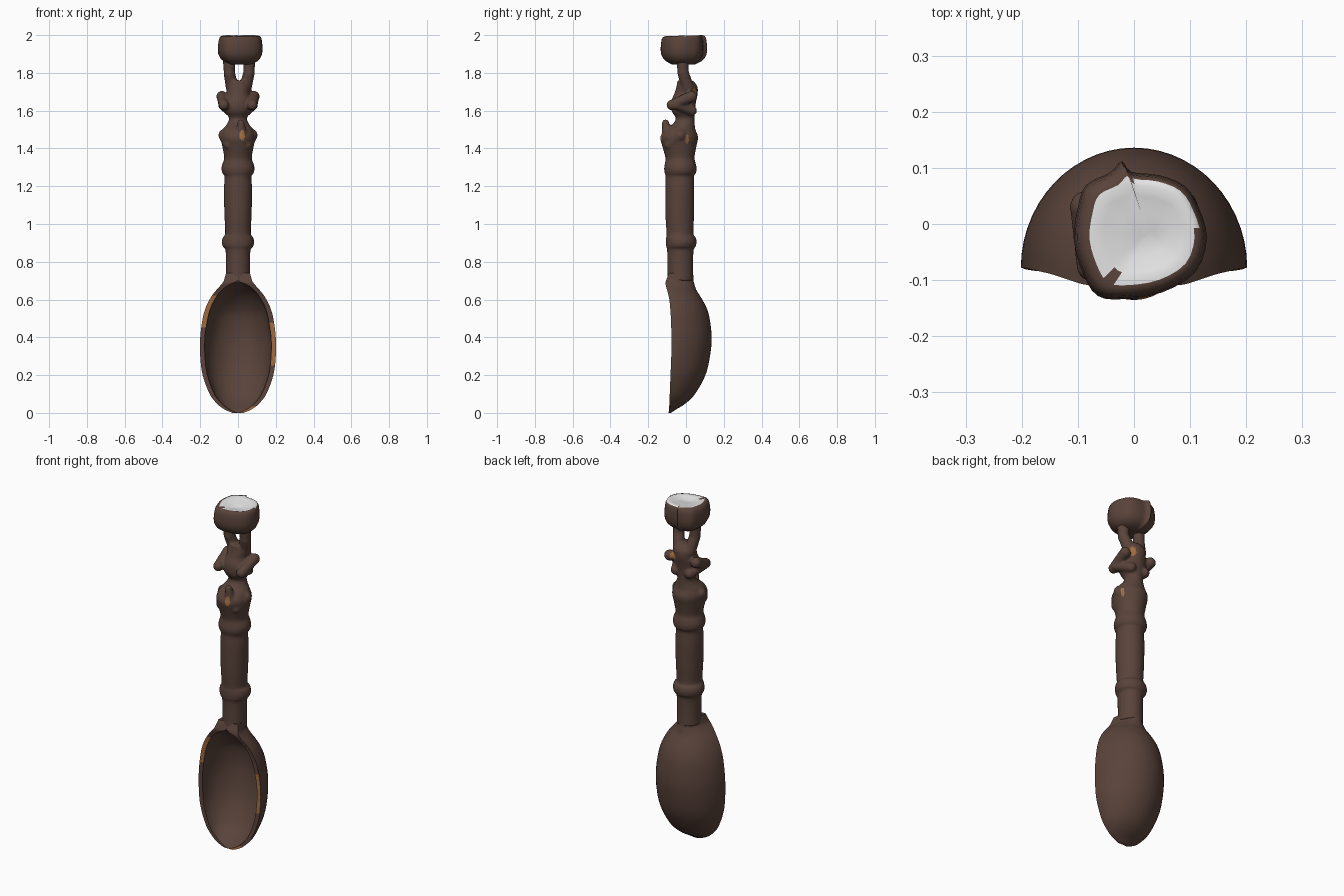
import bpy, bmesh, math
from mathutils import Vector, Matrix

if "Cube" in bpy.data.objects:
    bpy.data.objects.remove(bpy.data.objects["Cube"])


def material(name, rgb):
    m = bpy.data.materials.new(name)
    m.diffuse_color = (*rgb, 1)
    m.use_nodes = True
    m.node_tree.nodes["Principled BSDF"].inputs["Base Color"].default_value = m.diffuse_color
    return m


WOOD = material("dark wood", (0.1, 0.056, 0.043))
CHIP = material("exposed wood", (0.36, 0.15, 0.05))
WHITE = material("pale top", (0.8, 0.8, 0.8))


def smooth_rows(rows, n, closed=False):
    """Catmull-Rom resampling of rows of numbers."""
    out, k = [], len(rows)
    get = lambda i: Vector(rows[i % k] if closed else rows[max(0, min(k - 1, i))])
    for i in range(k if closed else k - 1):
        a, b, c, d = (get(i + j) for j in (-1, 0, 1, 2))
        for s in range(n):
            t = s / n
            out.append(0.5 * (2 * b + (c - a) * t + (2 * a - 5 * b + 4 * c - d) * t * t
                              + (3 * b - a - 3 * c + d) * t ** 3))
    return out if closed else out + [get(k - 1)]


def loft(bm, rings):
    """Skin rings of points and close both ends."""
    vs = [[bm.verts.new(p) for p in r] for r in rings]
    n = len(vs[0])
    for a, b in zip(vs, vs[1:]):
        for i in range(n):
            j = (i + 1) % n
            bm.faces.new((a[i], a[j], b[j], b[i]))
    bm.faces.new(vs[0][::-1])
    bm.faces.new(vs[-1])


def finish(name, bm, mats):
    bmesh.ops.recalc_face_normals(bm, faces=bm.faces)
    me = bpy.data.meshes.new(name)
    bm.to_mesh(me)
    bm.free()
    for m in mats:
        me.materials.append(m)
    me.shade_smooth()
    ob = bpy.data.objects.new(name, me)
    bpy.context.collection.objects.link(ob)
    return ob


def sharpen(ob, angle):
    bpy.ops.object.select_all(action='DESELECT')
    ob.select_set(True)
    bpy.context.view_layer.objects.active = ob
    bpy.ops.object.shade_smooth_by_angle(angle=math.radians(angle))


def limb(bm, a, b, r1, r2):
    """Tapered round limb with ball ends."""
    a, b = Vector(a), Vector(b)
    steps = 6
    for i in range(steps + 1):
        t = i / steps
        bmesh.ops.create_uvsphere(bm, u_segments=16, v_segments=10, radius=r1 + (r2 - r1) * t,
                                  matrix=Matrix.Translation(a.lerp(b, t)))


# Spoon bowl: z, half width, rim y, back y, inner half width, inner floor y
bowl_rows = [
    (0.0, .03, -.092, -.08, .004, -.091), (.02, .075, -.09, -.05, .05, -.07),
    (.05, .112, -.088, -.002, .087, -.032), (.1, .15, -.086, .048, .125, .018),
    (.2, .187, -.082, .103, .162, .07), (.3, .2, -.078, .127, .175, .095),
    (.4, .2, -.077, .136, .175, .103), (.5, .187, -.08, .125, .16, .09),
    (.56, .17, -.084, .107, .143, .062), (.61, .145, -.09, .08, .117, .02),
    (.65, .115, -.1, .055, .085, -.03), (.68, .088, -.108, .045, .045, -.08),
    (.70, .075, -.106, .04, .004, -.104), (.74, .064, -.09, .038, .004, -.089)]
bm = bmesh.new()
SEG, rings = 28, []
for z, w, rim, back, wi, floor in smooth_rows(bowl_rows, 4):
    arc = [math.pi * i / SEG for i in range(SEG + 1)]
    ring = [(w * math.cos(t), rim + (back - rim) * math.sin(t), z) for t in arc]
    ring += [(wi * math.cos(t), rim + (floor - rim) * math.sin(t), z) for t in reversed(arc)]
    rings.append(ring)
loft(bm, rings)
bm.normal_update()
# Worn rim patches on the flat edge faces
for f in bm.faces:
    c = f.calc_center_median()
    on_rim = len(f.verts) == 4 and max(v.co.y for v in f.verts) < -.07 and abs(f.normal.y) > .8
    if on_rim and (c.x < 0 and .45 < c.z < .62 or c.x > 0 and .25 < c.z < .48
                   or .02 < c.x < .1 and c.z < .03):
        f.material_index = 1
sharpen(finish("spoon_bowl", bm, [WOOD, CHIP]), 50)

# Handle shaft, rings and carved torso: z, centre x, centre y, half width, half depth
shaft_rows = [
    (.70, 0, -.03, .066, .07), (.76, 0, -.03, .064, .068), (.86, 0, -.03, .066, .07),
    (.88, 0, -.027, .08, .078), (.905, 0, -.025, .086, .081), (.93, 0, -.027, .08, .078),
    (.95, 0, -.032, .068, .071), (1.05, 0, -.033, .072, .076), (1.18, 0, -.033, .075, .077),
    (1.25, 0, -.033, .071, .075), (1.27, 0, -.03, .083, .083), (1.295, 0, -.03, .088, .086),
    (1.32, 0, -.03, .082, .082), (1.35, 0, -.032, .073, .077), (1.41, 0, -.035, .083, .09),
    (1.46, 0, -.036, .092, .1), (1.5, 0, -.03, .08, .08), (1.53, 0, -.012, .058, .058),
    (1.56, 0, -.004, .048, .05), (1.6, 0, -.015, .068, .062), (1.65, 0, -.012, .072, .066),
    (1.69, 0, 0, .06, .062), (1.73, .004, .005, .064, .055), (1.76, .005, -.005, .05, .04)]
bm = bmesh.new()
loft(bm, [[(cx + rx * math.cos(a), cy + ry * math.sin(a), z)
           for a in (2 * math.pi * i / 32 for i in range(32))]
          for z, cx, cy, rx, ry in smooth_rows(shaft_rows, 4)])
for s in (-1, 1):
    # shoulders, folded limbs and the two upright limbs holding the cup
    limb(bm, (s * .07, -.03, 1.47), (s * .045, -.085, 1.42), .034, .03)
    limb(bm, (s * .075, -.075, 1.63), (s * .085, .03, 1.675), .028, .03)
    limb(bm, (s * .045, .03, 1.6), (s * .08, -.05, 1.63), .028, .026)
    limb(bm, (.004 + s * .035, .01, 1.72), (.006 + s * .052, -.015, 1.8), .034, .031)
    limb(bm, (.006 + s * .052, -.015, 1.8), (.006 + s * .054, -.02, 1.89), .03, .034)
# Small head on the chest
limb(bm, (.02, -.1, 1.47), (.015, -.108, 1.535), .03, .019)
raw = finish("carved_handle_source", bm, [WOOD, CHIP])
rm = raw.modifiers.new("Fuse", 'REMESH')
rm.mode, rm.voxel_size = 'VOXEL', .006
sm = raw.modifiers.new("Soften", 'SMOOTH')
sm.iterations = 4
mesh = bpy.data.meshes.new_from_object(raw.evaluated_get(bpy.context.evaluated_depsgraph_get()))
bpy.data.objects.remove(raw)
handle = bpy.data.objects.new("carved_handle", mesh)
bpy.context.collection.objects.link(handle)
mesh.materials.clear()
for m in (WOOD, CHIP):
    mesh.materials.append(m)
# Chipped spots: centre and radii
chips = [((.022, -.13, 1.47), (.014, .04, .03)), ((.05, .05, 1.69), (.02, .03, .028)),
         ((.085, .005, 1.45), (.03, .01, .025))]
for p in mesh.polygons:
    p.material_index = int(any(
        sum(((p.center[i] - c[i]) / r[i]) ** 2 for i in range(3)) < 1 for c, r in chips))
mesh.shade_smooth()

# Cup on top with an uneven outline and a pale, slightly dished top
outline = smooth_rows([
    (.13, -.025), (.115, .03), (.09, .068), (.045, .087), (-.005, .093), (-.022, .112),
    (-.042, .092), (-.085, .07), (-.1, .03), (-.107, -.03), (-.09, -.09), (-.065, -.128),
    (-.02, -.134), (.05, -.122), (.11, -.085)], 3, closed=True)
bm = bmesh.new()
cup = [(1.845, .5), (1.86, .74), (1.875, .88), (1.9, .98), (1.93, 1), (1.96, .98),
       (1.982, .95), (1.994, .89), (1.998, .79), (1.993, .6), (1.987, .35), (1.985, .1)]
rings = []
for z, s in cup:
    shift = .015 if z > 1.95 else .006
    rings.append([(shift * (1 - s) + .01 + (p[0] - .01) * s, -.015 + (p[1] + .015) * s,
                   min(2, z + .03 * p[1] * (z > 1.9))) for p in outline])
loft(bm, rings)
bm.normal_update()
for f in bm.faces:
    c = f.calc_center_median()
    if c.z > 1.97 and math.hypot(c.x - .015, c.y + .012) < .095 and abs(f.normal.z) > .9:
        f.material_index = 1
sharpen(finish("top_cup", bm, [WOOD, WHITE]), 60)
